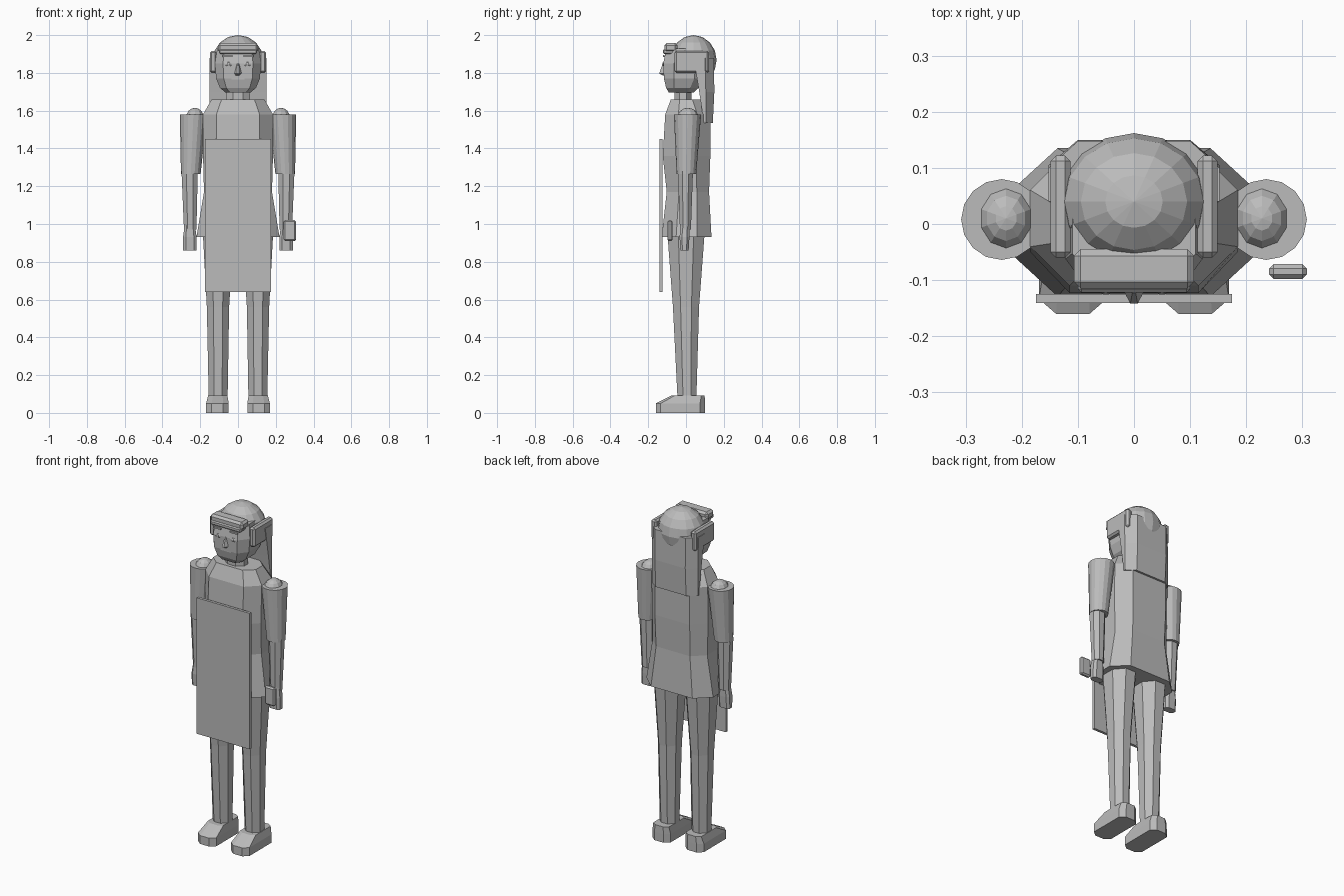
import bpy, bmesh, math
from mathutils import Matrix

grey = bpy.data.materials.new("plain grey")
grey.diffuse_color = (0.5, 0.5, 0.5, 1)


def finish(name, bm):
    bmesh.ops.recalc_face_normals(bm, faces=bm.faces[:])
    me = bpy.data.meshes.new(name)
    bm.to_mesh(me)
    bm.free()
    me.materials.append(grey)
    ob = bpy.data.objects.new(name, me)
    bpy.context.collection.objects.link(ob)
    return ob


def skin(name, rings):
    """Join rings of points into a closed, capped tube."""
    bm = bmesh.new()
    rows = [[bm.verts.new(p) for p in r] for r in rings]
    n = len(rows[0])
    for a, b in zip(rows, rows[1:]):
        for i in range(n):
            j = (i + 1) % n
            bm.faces.new((a[i], a[j], b[j], b[i]))
    bm.faces.new(rows[0][::-1])
    bm.faces.new(rows[-1])
    return finish(name, bm)


def octagon(z, cx, cy, rx, ry, kx=0.414, ky=0.414):
    pts = [(1, ky), (kx, 1), (-kx, 1), (-1, ky), (-1, -ky), (-kx, -1), (kx, -1), (1, -ky)]
    return [(cx + rx * a, cy + ry * b, z) for a, b in pts]


def loft(name, rings, kx=0.414, ky=0.414):
    return skin(name, [octagon(*r, kx, ky) for r in rings])


def circle(z, cx, cy, r, n=16):
    return [(cx + r * math.cos(2 * math.pi * i / n), cy + r * math.sin(2 * math.pi * i / n), z)
            for i in range(n)]


def ball(name, c, r, seg, rings):
    bm = bmesh.new()
    m = Matrix.Translation(c) @ Matrix.Diagonal((*r, 1))
    bmesh.ops.create_uvsphere(bm, u_segments=seg, v_segments=rings, radius=1, matrix=m)
    return finish(name, bm)


def box(name, lo, hi, bevel=0):
    bm = bmesh.new()
    c = [(a + b) / 2 for a, b in zip(lo, hi)]
    s = [b - a for a, b in zip(lo, hi)]
    bmesh.ops.create_cube(bm, size=1, matrix=Matrix.Translation(c) @ Matrix.Diagonal((*s, 1)))
    if bevel:
        bmesh.ops.bevel(bm, geom=bm.edges[:], offset=bevel, segments=1, affect='EDGES')
    return finish(name, bm)


# Tunic body, neck and apron
loft("tunic", [(0.93, 0, 0.003, 0.22, 0.132), (1.17, 0, 0.01, 0.18, 0.112),
               (1.36, 0, 0.003, 0.185, 0.126), (1.58, 0, 0.01, 0.185, 0.12),
               (1.66, 0, 0.0, 0.14, 0.08)], 0.62, 0.42)
loft("neck", [(1.62, 0, -0.015, 0.065, 0.045), (1.74, 0, -0.015, 0.06, 0.045)])
box("apron", (-0.175, -0.141, 0.64), (0.175, -0.125, 1.45))

# Head
loft("face", [(1.695, 0, -0.025, 0.065, 0.065), (1.72, 0, -0.02, 0.095, 0.085),
              (1.77, 0, -0.01, 0.116, 0.107), (1.85, 0, -0.005, 0.122, 0.115),
              (1.93, 0, 0.0, 0.11, 0.105)], 0.65, 0.5)
ball("hair_cap", (0, 0.04, 1.868), (0.134, 0.122, 0.132), 16, 8)
box("fringe", (-0.107, -0.115, 1.91), (0.107, -0.045, 1.957), 0.012)
box("fringe_band", (-0.1, -0.122, 1.9), (0.1, -0.05, 1.925), 0.006)

# Long hair down the back
skin("back_hair", [[(-0.152, f, z), (0.152, f, z), (0.152, m, z), (0.1, b, z), (-0.1, b, z), (-0.152, m, z)]
                   for z, f, m, b in ((1.535, 0.095, 0.105, 0.142), (1.7, 0.07, 0.105, 0.15),
                                      (1.88, 0.04, 0.10, 0.148))])

# Nose and mouth
skin("nose", [[(-w, -0.112, z), (-w * 0.3, y, z), (w * 0.3, y, z), (w, -0.112, z)]
              for z, w, y in ((1.785, 0.014, -0.12), (1.797, 0.022, -0.142), (1.85, 0.01, -0.123))])
box("mouth", (-0.035, -0.117, 1.764), (0.035, -0.109, 1.772))

for s, side in ((-1, "right"), (1, "left")):
    # Facial details and side hair
    ball(side + "_eye", (s * 0.05, -0.119, 1.846), (0.02, 0.005, 0.011), 10, 6)
    ball(side + "_pupil", (s * 0.05, -0.123, 1.846), (0.008, 0.003, 0.008), 8, 4)
    box(side + "_brow", (s * 0.055 - 0.026, -0.122, 1.885), (s * 0.055 + 0.026, -0.114, 1.894))
    box(side + "_side_hair", (s * 0.131 - 0.018, -0.06, 1.80), (s * 0.131 + 0.018, 0.122, 1.917), 0.01)

    # Arm
    ball(side + "_shoulder", (s * 0.228, 0.01, 1.56), (0.05, 0.057, 0.055), 10, 8)
    skin(side + "_sleeve", [circle(1.265, s * 0.25, 0.002, 0.052), circle(1.58, s * 0.236, 0.008, 0.072)])
    loft(side + "_forearm", [(0.97, s * 0.253, -0.003, 0.033, 0.029), (1.28, s * 0.256, -0.003, 0.043, 0.04)])
    loft(side + "_hand", [(0.86, s * 0.255, -0.008, 0.036, 0.022), (0.93, s * 0.255, -0.008, 0.036, 0.026),
                          (1.0, s * 0.255, -0.005, 0.026, 0.024)], 0.6, 0.5)

    # Leg and shoe
    loft(side + "_leg", [(0.08, s * 0.105, 0.005, 0.05, 0.05), (0.56, s * 0.106, 0.0, 0.059, 0.069),
                         (0.97, s * 0.104, 0.0, 0.083, 0.1)])
    loft(side + "_shoe", [(0.0, s * 0.109, -0.03, 0.06, 0.13), (0.05, s * 0.109, -0.03, 0.06, 0.13),
                          (0.093, s * 0.107, 0.012, 0.051, 0.087)], 0.5, 0.8)

# Small handset beside the left hand
box("handset", (0.241, -0.098, 0.91), (0.308, -0.071, 1.02), 0.008)
